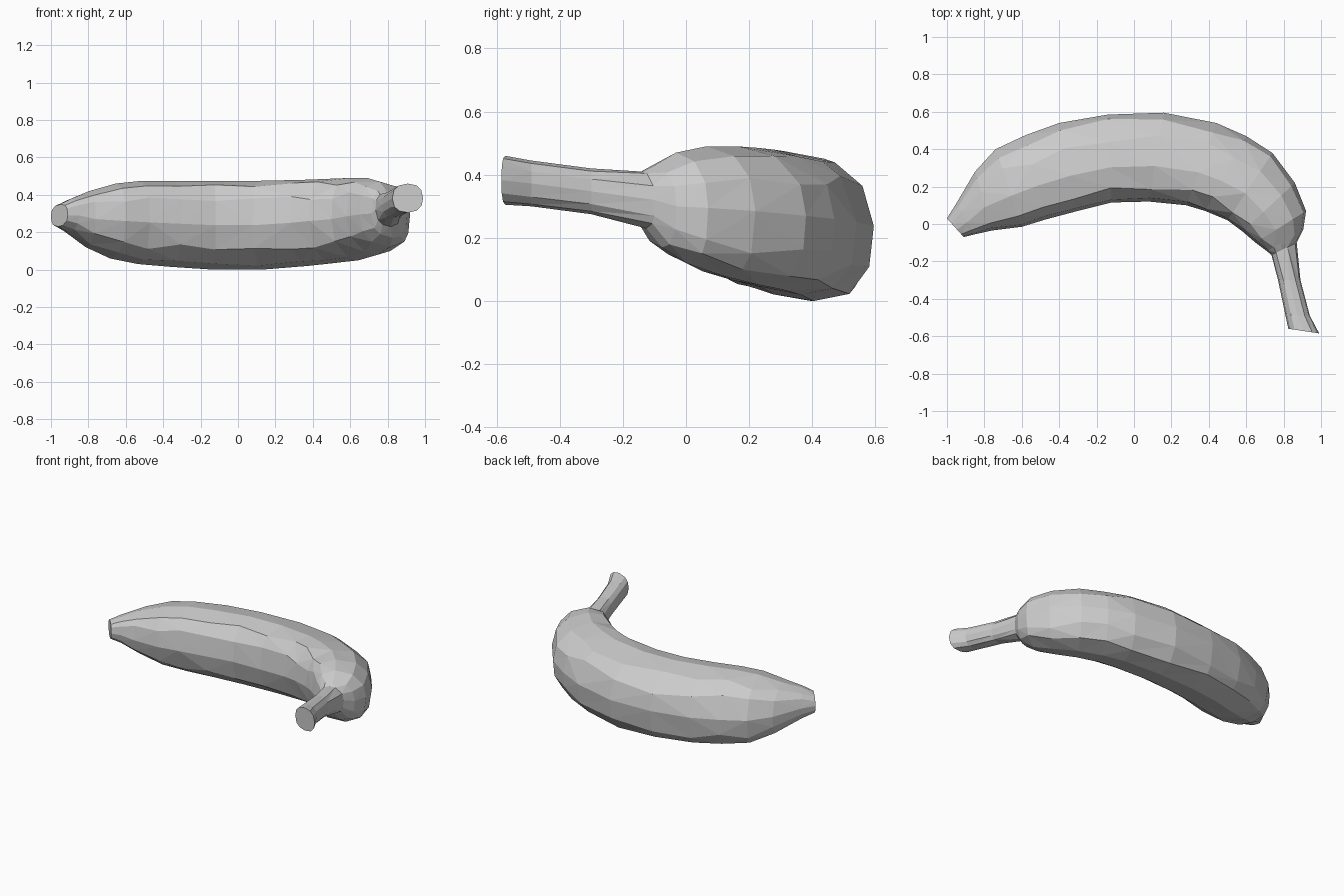
import bpy
import bmesh
import random
from math import sin, cos, tau, copysign
from mathutils import Vector

default_cube = bpy.data.objects.get("Cube")
if default_cube:
    bpy.data.objects.remove(default_cube, do_unlink=True)

random.seed(4)
SIDES = 12

# One plain material for the whole fruit
peel = bpy.data.materials.new("plain grey")
peel.use_nodes = True
grey = (0.6, 0.6, 0.6, 1)
peel.diffuse_color = grey
peel.node_tree.nodes["Principled BSDF"].inputs["Base Color"].default_value = grey

# Stations along the fruit: outer edge x y, inner edge x y, bottom, top
BODY = [
    (-1, .03, -.91, -.07, .23, .35),
    (-.95, .11, -.85, -.055, .2, .38),
    (-.85, .28, -.76, -.035, .12, .42),
    (-.74, .4, -.6, -.015, .06, .46),
    (-.58, .475, -.47, .025, .03, .475),
    (-.4, .54, -.3, .07, .015, .475),
    (-.14, .585, -.12, .115, 0, .475),
    (.16, .595, .08, .12, 0, .475),
    (.44, .54, .28, .1, .02, .48),
    (.6, .47, .38, .07, .035, .485),
    (.74, .38, .5, .02, .05, .49),
    (.86, .22, .58, -.04, .08, .49),
    (.92, .07, .65, -.1, .12, .47),
    (.905, -.03, .71, -.145, .17, .43),
    (.87, -.1, .735, -.165, .23, .41),
]
STEM = [
    (.89, -.3, .77, -.3, .275, .42),
    (.94, -.49, .81, -.49, .3, .445),
    (.99, -.585, .825, -.56, .305, .46),
]


def soften(value, power=.85):
    """Square off a circle coordinate a little."""
    return copysign(abs(value) ** power, value)


def add_ring(bm, station, lean, wobble):
    """Cross-section whose underside leans towards the outer edge."""
    ox, oy, ix, iy, low, high = station
    outer, inner = Vector((ox, oy, 0)), Vector((ix, iy, 0))
    ring = []
    for i in range(SIDES):
        angle = tau * i / SIDES
        # Points slide along the section, except at its four extremes
        if i % (SIDES // 4):
            angle += random.uniform(-wobble, wobble)
        across = .5 + .5 * soften(cos(angle))
        up = .5 + .5 * soften(sin(angle))
        across -= lean * sin(angle) * abs(sin(angle))
        point = inner.lerp(outer, across)
        point.z = low + (high - low) * up
        ring.append(bm.verts.new(point))
    return ring


def bridge(bm, first, second):
    """Faceted skin between neighbouring sections."""
    for i in range(SIDES):
        j = (i + 1) % SIDES
        bm.faces.new((first[i], first[j], second[j], second[i]))


def loft(name, rings_wanted):
    bm = bmesh.new()
    rings = [add_ring(bm, *wanted) for wanted in rings_wanted]
    for first, second in zip(rings, rings[1:]):
        bridge(bm, first, second)
    # Irregular facets along the skin, flat caps on both ends
    bmesh.ops.triangulate(bm, faces=bm.faces[:], quad_method="SHORT_EDGE")
    bm.faces.new(rings[0])
    bm.faces.new(rings[-1])
    bmesh.ops.recalc_face_normals(bm, faces=bm.faces[:])
    mesh = bpy.data.meshes.new(name)
    bm.to_mesh(mesh)
    bm.free()
    mesh.materials.append(peel)
    fruit = bpy.data.objects.new(name, mesh)
    bpy.context.collection.objects.link(fruit)
    return fruit


# Curved body running on into the stem as one skin
sections = [(s, .1, .13) for s in BODY] + [(s, 0, .05) for s in STEM]
loft("banana", sections)
